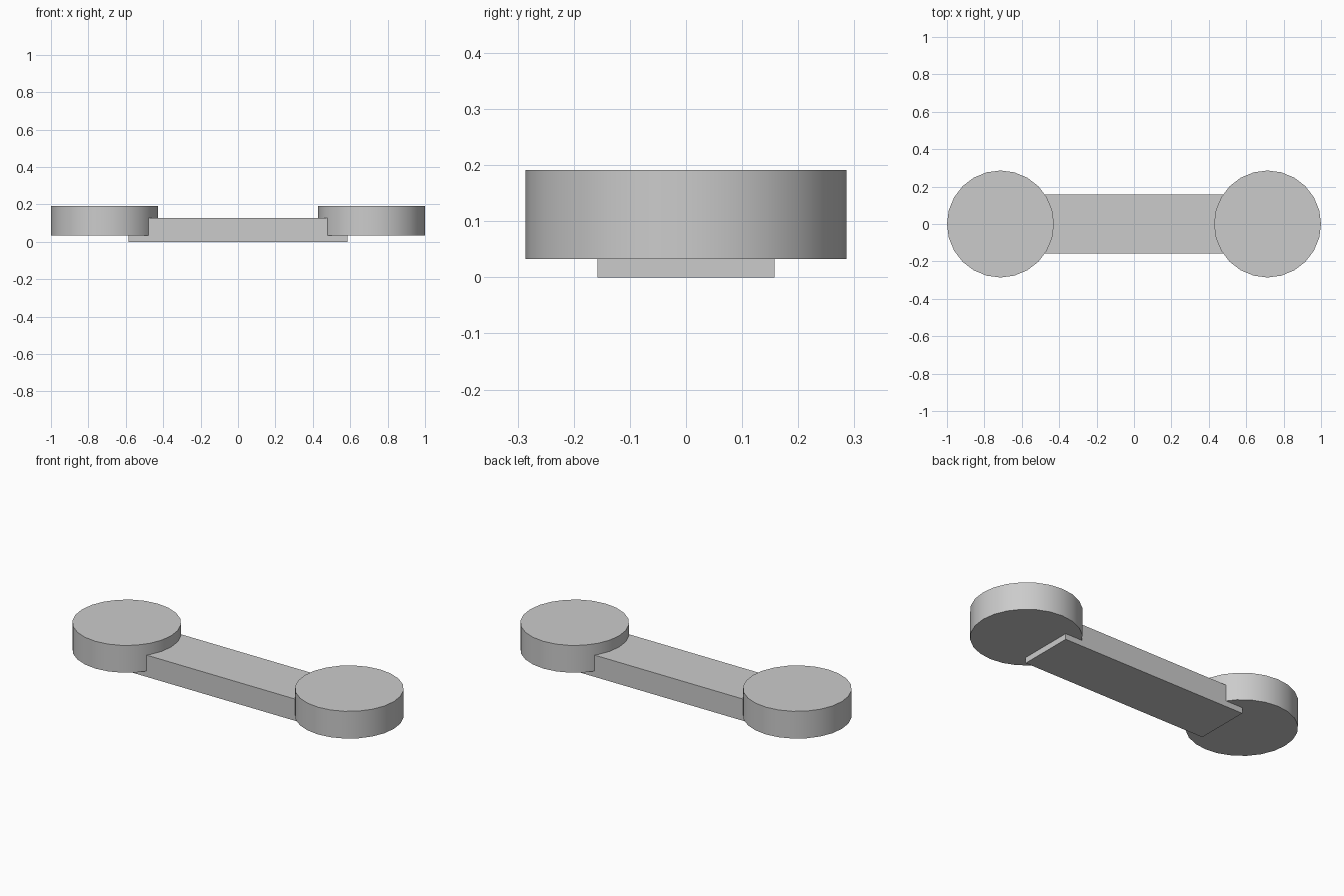
import bpy

cube = bpy.data.objects.get("Cube")
if cube:
    bpy.data.objects.remove(cube, do_unlink=True)

# Single grey for all parts
GREY = (0.6, 0.6, 0.6, 1)
mat = bpy.data.materials.new("plain grey")
mat.use_nodes = True
mat.diffuse_color = GREY
mat.node_tree.nodes["Principled BSDF"].inputs["Base Color"].default_value = GREY


def finish(name):
    obj = bpy.context.object
    obj.name = name
    obj.data.materials.append(mat)
    return obj


# Connecting bar, its ends tucked under the discs
bpy.ops.mesh.primitive_cube_add(size=1, location=(0, 0, 0.063))
bar = finish("connecting_bar")
bar.scale = (1.17, 0.316, 0.126)
bpy.ops.object.transform_apply(location=False, rotation=False, scale=True)

# Round end discs
for side, name in ((1, "left_disc"), (-1, "right_disc")):
    bpy.ops.mesh.primitive_cylinder_add(
        vertices=24, radius=0.286, depth=0.158,
        location=(side * 0.714, 0, 0.112))
    finish(name)
    bpy.ops.object.shade_smooth_by_angle()
